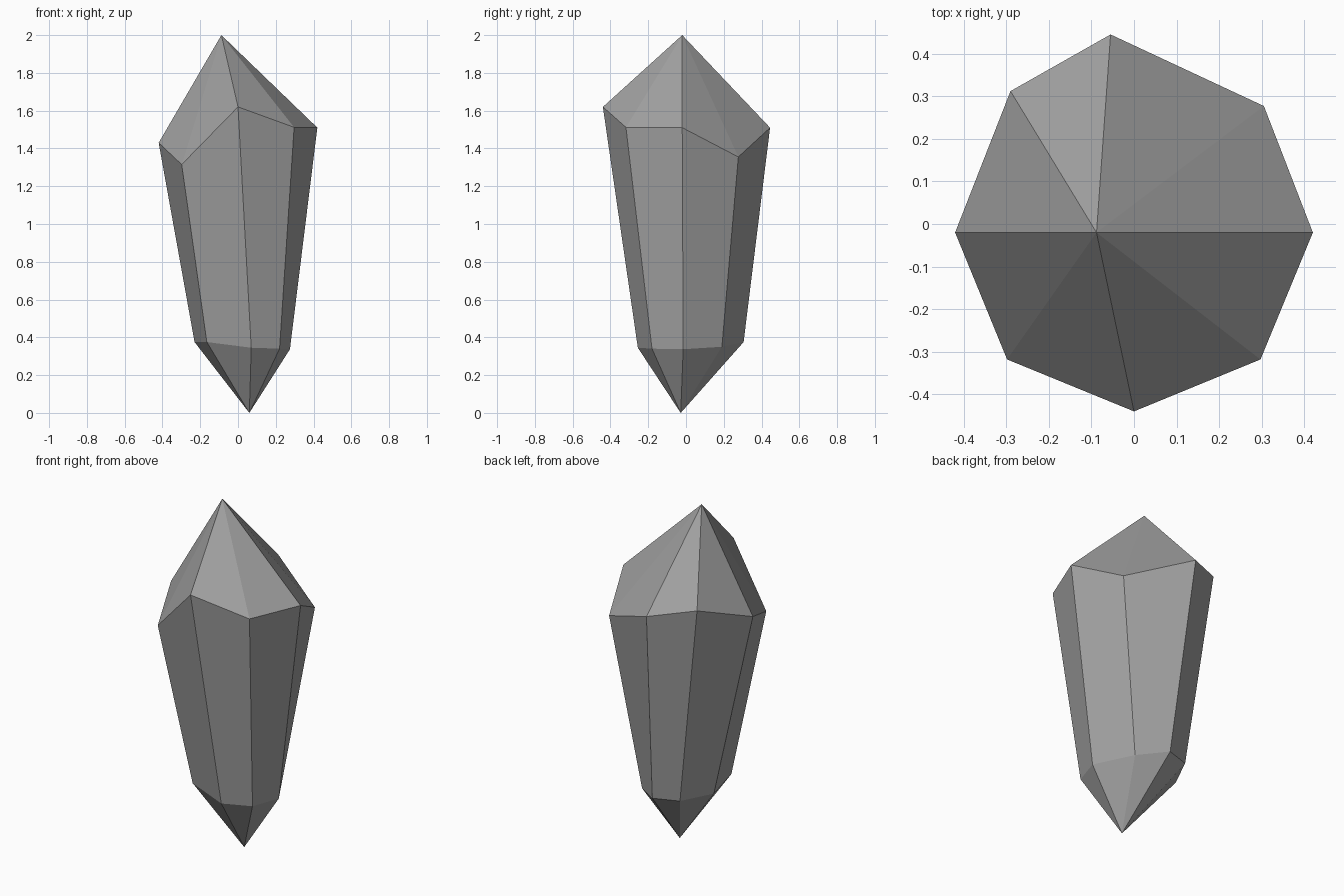
import bpy
import bmesh

cube = bpy.data.objects.get("Cube")
if cube:
    bpy.data.objects.remove(cube, do_unlink=True)

# Single stone colour
stone = bpy.data.materials.new("grey_stone")
stone.use_nodes = True
colour = (0.36, 0.36, 0.36, 1.0)
stone.diffuse_color = colour
bsdf = stone.node_tree.nodes["Principled BSDF"]
bsdf.inputs["Base Color"].default_value = colour
bsdf.inputs["Roughness"].default_value = 0.8

# Irregular eight-sided girdles, counter-clockwise from +x
shoulder = [(0.42, -0.02, 1.51), (0.305, 0.277, 1.355),
            (-0.055, 0.445, 1.51), (-0.29, 0.312, 1.555),
            (-0.42, -0.02, 1.43), (-0.298, -0.318, 1.315),
            (0.0, -0.44, 1.62), (0.297, -0.318, 1.512)]
base = [(0.275, -0.015, 0.337), (0.152, 0.19, 0.35),
        (0.005, 0.305, 0.375), (-0.14, 0.256, 0.378),
        (-0.23, 0.07, 0.375), (-0.165, -0.185, 0.375),
        (0.07, -0.255, 0.345), (0.22, -0.18, 0.34)]

bm = bmesh.new()
upper = [bm.verts.new(p) for p in shoulder]
lower = [bm.verts.new(p) for p in base]
peak = bm.verts.new((-0.088, -0.02, 2.0))
root = bm.verts.new((0.06, -0.028, 0.0))

# Pointed cap, long tapering sides and pointed root
sides = len(upper)
for i in range(sides):
    j = (i + 1) % sides
    bm.faces.new((upper[i], upper[j], peak))
    bm.faces.new((lower[i], lower[j], upper[j], upper[i]))
    bm.faces.new((lower[j], lower[i], root))
bmesh.ops.recalc_face_normals(bm, faces=bm.faces[:])

mesh = bpy.data.meshes.new("crystal")
bm.to_mesh(mesh)
bm.free()
mesh.materials.append(stone)
crystal = bpy.data.objects.new("crystal", mesh)
bpy.context.collection.objects.link(crystal)
